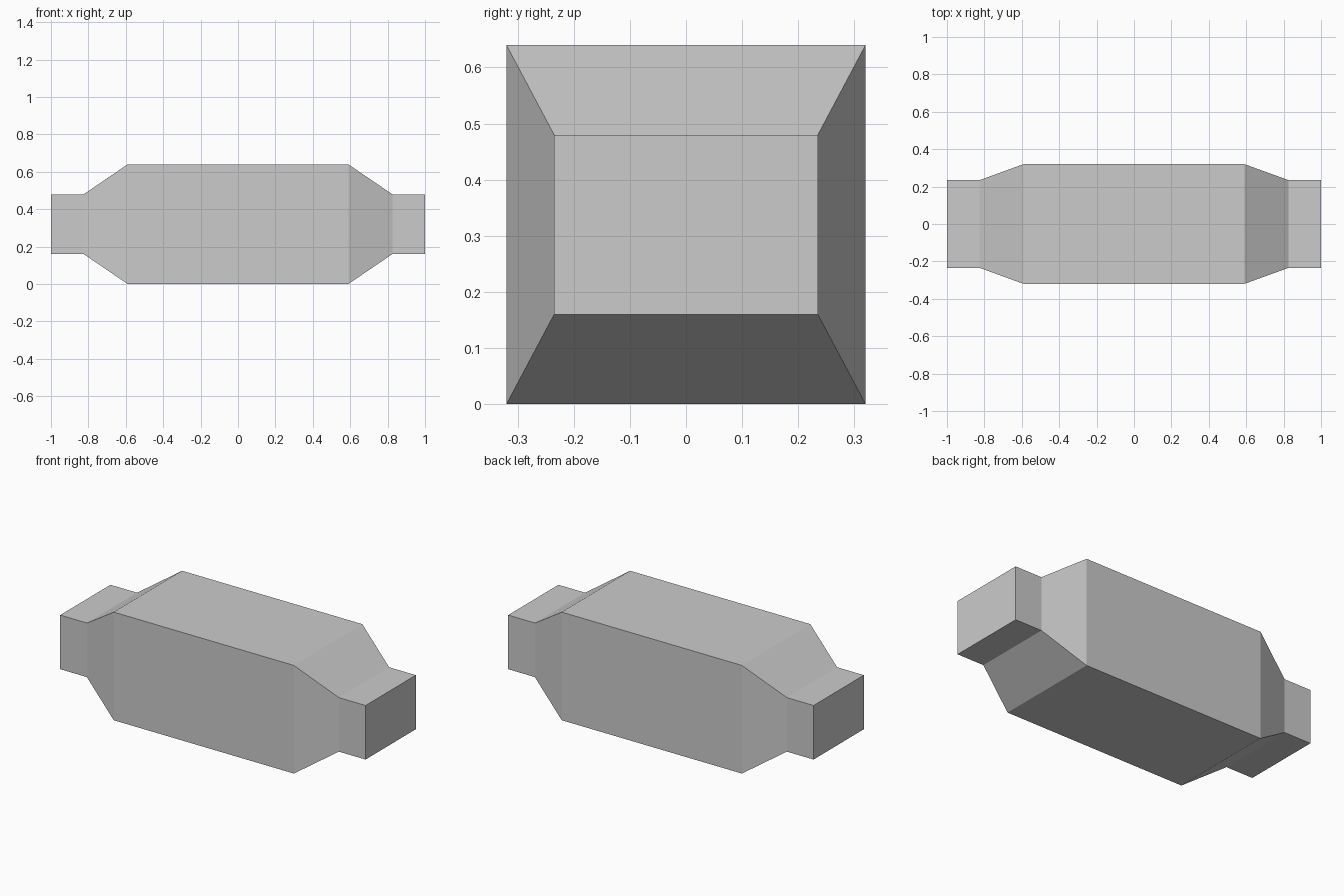
import bpy
import bmesh

if "Cube" in bpy.data.objects:
    bpy.data.objects.remove(bpy.data.objects["Cube"])

# Square-section casing that swells from two narrow end ducts
# Stations along x: (x, half depth, half height)
HALF = [(0.59, 0.32, 0.32), (0.825, 0.235, 0.16), (1.0, 0.235, 0.16)]
stations = [(-x, d, h) for x, d, h in reversed(HALF)] + HALF
MID_Z = 0.32

grey = bpy.data.materials.new("light grey")
grey.diffuse_color = (0.6, 0.6, 0.6, 1)
grey.use_nodes = True
grey.node_tree.nodes["Principled BSDF"].inputs["Base Color"].default_value = grey.diffuse_color

bm = bmesh.new()
rings = [[bm.verts.new((x, sy * d, MID_Z + sz * h))
          for sy, sz in ((-1, -1), (1, -1), (1, 1), (-1, 1))]
         for x, d, h in stations]

# Side walls between neighbouring stations
for a, b in zip(rings, rings[1:]):
    for i in range(4):
        j = (i + 1) % 4
        bm.faces.new((a[i], a[j], b[j], b[i]))

# End caps
bm.faces.new(rings[0])
bm.faces.new(rings[-1])
bmesh.ops.recalc_face_normals(bm, faces=bm.faces)

mesh = bpy.data.meshes.new("casing")
bm.to_mesh(mesh)
bm.free()
mesh.materials.append(grey)
casing = bpy.data.objects.new("casing", mesh)
bpy.context.collection.objects.link(casing)
